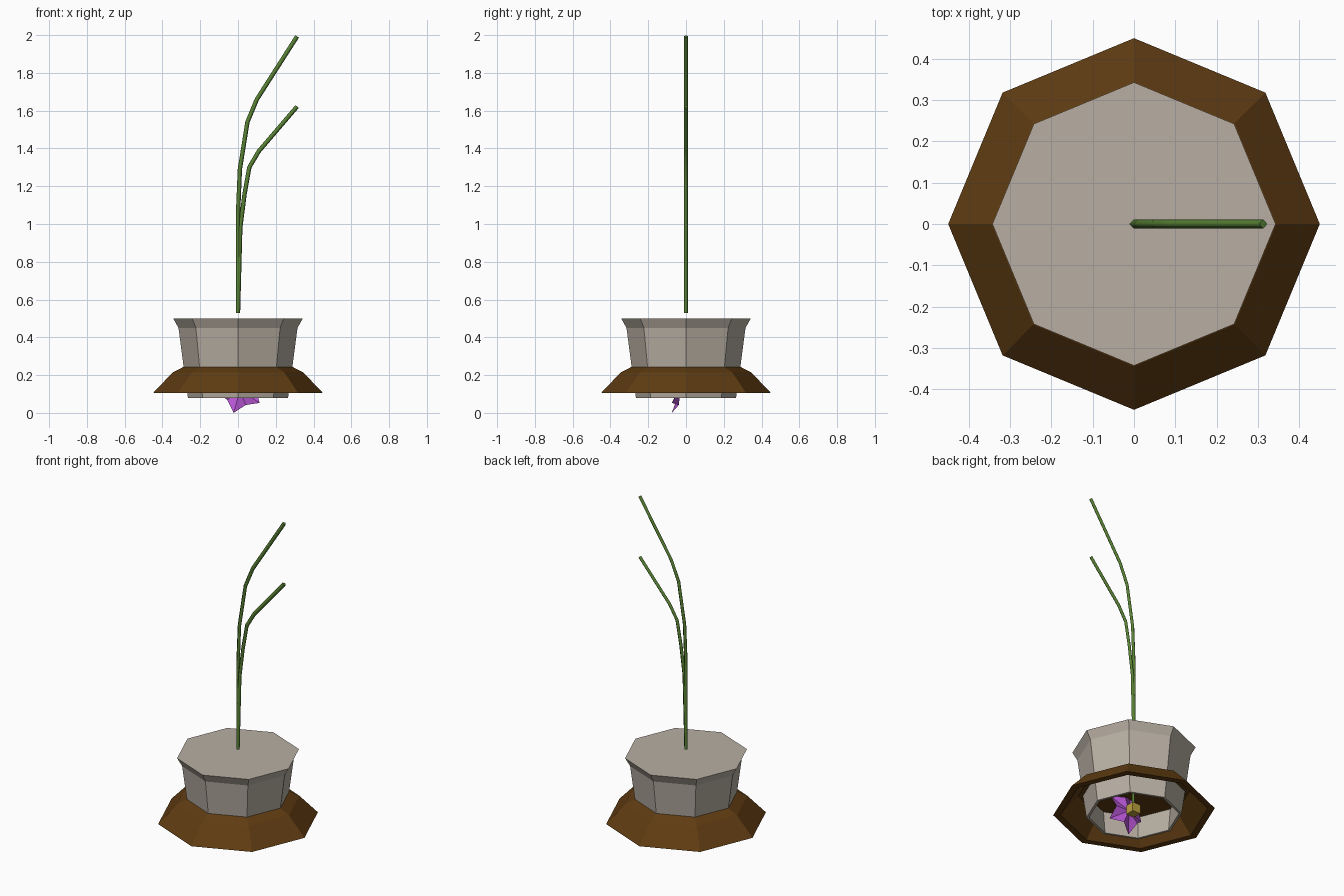
import bpy, bmesh
from math import cos, sin, pi, radians
from mathutils import Vector

if "Cube" in bpy.data.objects:
    bpy.data.objects.remove(bpy.data.objects["Cube"])


def material(name, rgb):
    m = bpy.data.materials.new(name)
    m.use_nodes = True
    m.diffuse_color = (*rgb, 1)
    m.node_tree.nodes["Principled BSDF"].inputs["Base Color"].default_value = (*rgb, 1)
    return m


STONE = material("warm grey stone", (0.48, 0.43, 0.365))
BROWN = material("dark brown", (0.115, 0.045, 0.006))
GREEN = material("leaf green", (0.098, 0.223, 0.034))
PURPLE = material("petal purple", (0.45, 0.09, 0.63))
YELLOW = material("pollen yellow", (0.5, 0.36, 0.05))


def add_object(name, bm, mat):
    bmesh.ops.recalc_face_normals(bm, faces=bm.faces)
    mesh = bpy.data.meshes.new(name)
    bm.to_mesh(mesh)
    bm.free()
    mesh.materials.append(mat)
    obj = bpy.data.objects.new(name, mesh)
    bpy.context.collection.objects.link(obj)
    return obj


def lathe(name, profile, mat, cap_end, sides=8):
    """Spin (radius, height) points into a faceted shell with a closed start."""
    bm = bmesh.new()
    rings = [[bm.verts.new((r * cos(2 * pi * k / sides), r * sin(2 * pi * k / sides), z))
              for k in range(sides)] for r, z in profile]
    for a, b in zip(rings, rings[1:]):
        for k in range(sides):
            n = (k + 1) % sides
            bm.faces.new((a[k], a[n], b[n], b[k]))
    bm.faces.new(rings[0])
    if cap_end:
        bm.faces.new(rings[-1])
    return add_object(name, bm, mat)


# Octagonal pot, closed above and open below
lathe("pot", [(0.343, 0.5), (0.315, 0.45), (0.288, 0.245), (0.265, 0.08),
              (0.25, 0.08), (0.265, 0.24)], STONE, False)

# Flared saucer with a hollow underside
lathe("saucer", [(0.28, 0.248), (0.345, 0.215), (0.45, 0.105),
                 (0.41, 0.105), (0.31, 0.22)], BROWN, True)


# Two diamond-section stems growing from one root
def stem(name, path, radius=0.0115):
    curve = bpy.data.curves.new(name, "CURVE")
    curve.dimensions = "3D"
    curve.bevel_depth = radius
    curve.bevel_resolution = 0
    curve.use_fill_caps = True
    spline = curve.splines.new("POLY")
    spline.points.add(len(path) - 1)
    for p, (x, z) in zip(spline.points, path):
        p.co = (x, 0, z, 1)
    curve.materials.append(GREEN)
    obj = bpy.data.objects.new(name, curve)
    bpy.context.collection.objects.link(obj)
    return obj


stem("tall_stem", [(0, 0.53), (0, 1.05), (0.01, 1.29), (0.05, 1.54), (0.1, 1.66), (0.313, 1.993)])
stem("short_stem", [(0, 0.53), (0.012, 0.98), (0.035, 1.16), (0.06, 1.3), (0.11, 1.385), (0.313, 1.622)])

# Flower hanging under the pot: five folded petals bent towards the front
CENTRE = Vector((0.01, -0.03, 0.121))
bm = bmesh.new()
for k in range(5):
    a = radians(-105 + 72 * k)

    def point(r, turn, y):
        t = a + radians(turn)
        return bm.verts.new(CENTRE + Vector((r * cos(t), y, r * sin(t))))

    base, tip, fold = point(0, 0, 0), point(0.125, 0, -0.045), point(0.075, 0, -0.028)
    for turn in (-36, 36):
        side = point(0.085, turn, -0.008)
        bm.faces.new((base, fold, side))
        bm.faces.new((fold, tip, side))
bmesh.ops.remove_doubles(bm, verts=bm.verts, dist=0.0005)
add_object("petals", bm, PURPLE)

# Pollen block and the short stalk above it
bm = bmesh.new()
bmesh.ops.create_cube(bm, size=0.055)
bmesh.ops.translate(bm, verts=bm.verts, vec=CENTRE + Vector((-0.01, 0.024, 0)))
add_object("flower_centre", bm, YELLOW)
stalk = stem("flower_stalk", [(0, 0.14), (0, 0.23)], 0.01)
stalk.location.y = -0.006
